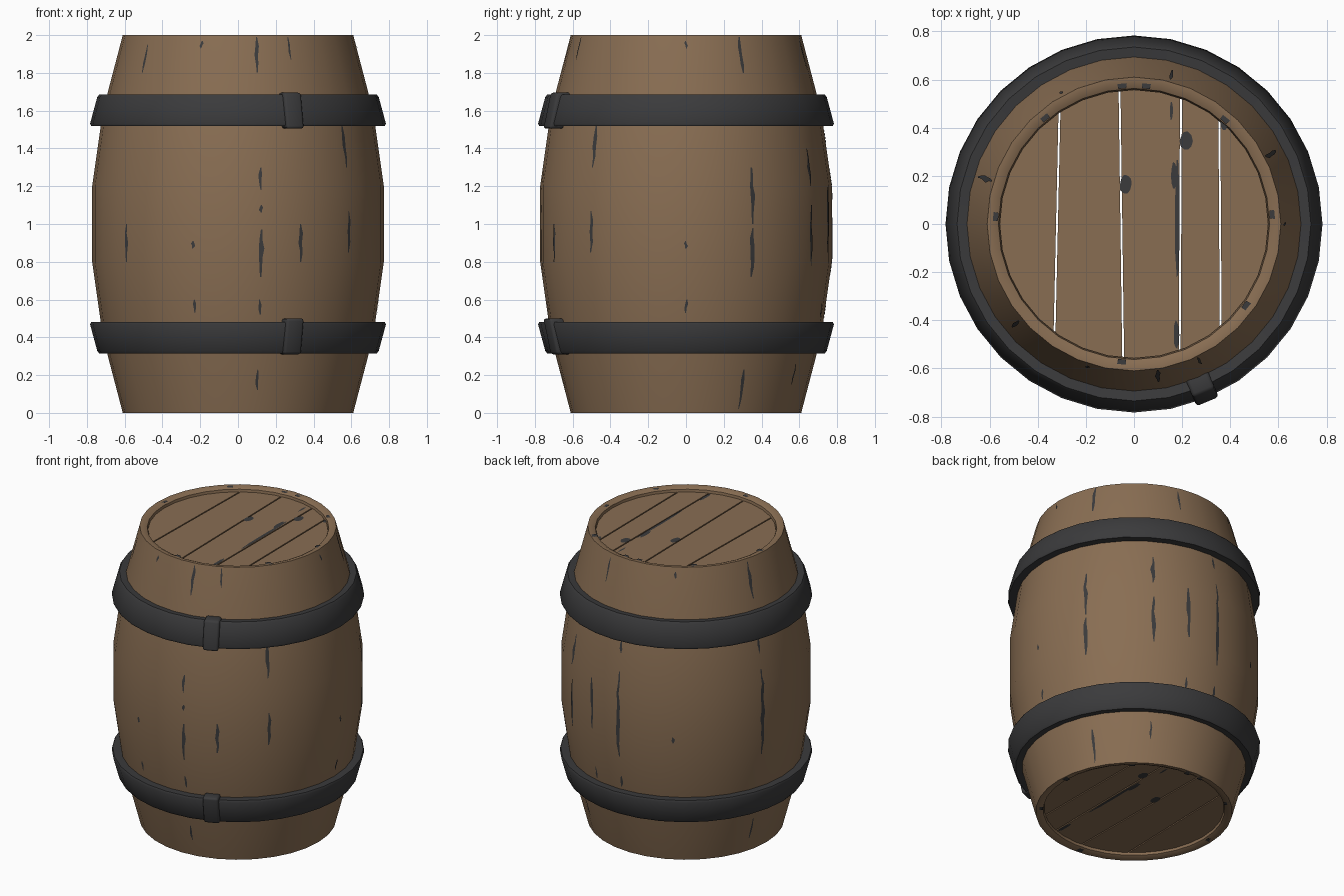
import bpy, bmesh, math, random
from mathutils import Vector

random.seed(4)
SIDES = 32
HALF = math.pi / SIDES

cube = bpy.data.objects.get("Cube")
if cube:
    bpy.data.objects.remove(cube, do_unlink=True)


def material(name, rgb):
    mat = bpy.data.materials.new(name)
    mat.use_nodes = True
    mat.diffuse_color = (*rgb, 1)
    bsdf = next(n for n in mat.node_tree.nodes if n.type == 'BSDF_PRINCIPLED')
    bsdf.inputs["Base Color"].default_value = (*rgb, 1)
    bsdf.inputs["Roughness"].default_value = 0.8
    return mat


wood = material("brown wood", (0.25, 0.155, 0.086))
iron = material("dark iron grey", (0.043, 0.043, 0.045))


def finish(name, bm, mat, smooth=None):
    mesh = bpy.data.meshes.new(name)
    bm.to_mesh(mesh)
    bm.free()
    mesh.materials.append(mat)
    obj = bpy.data.objects.new(name, mesh)
    bpy.context.collection.objects.link(obj)
    if smooth:
        bpy.ops.object.select_all(action='DESELECT')
        obj.select_set(True)
        bpy.context.view_layer.objects.active = obj
        bpy.ops.object.shade_smooth_by_angle(angle=math.radians(smooth))
    return obj


def polar(r, a, z):
    """Angle runs from the front towards the model's left."""
    return Vector((r * math.sin(a), -r * math.cos(a), z))


def lathe(name, profile, mat, smooth):
    """Closed profile of (radius, height) turned round the z axis."""
    bm = bmesh.new()
    rings = [[bm.verts.new(polar(r, 2 * HALF * i, z)) for r, z in profile]
             for i in range(SIDES)]
    for i, ring in enumerate(rings):
        after = rings[(i + 1) % SIDES]
        for j in range(len(profile)):
            k = (j + 1) % len(profile)
            bm.faces.new((ring[j], after[j], after[k], ring[k]))
    bmesh.ops.recalc_face_normals(bm, faces=bm.faces)
    return finish(name, bm, mat, smooth)


# Hollow body with a crowned rim at each end
outer = [(0.61, 0), (0.715, 0.4), (0.772, 0.8), (0.772, 1.2), (0.715, 1.6), (0.61, 2)]
rim = [(0.588, 2), (0.563, 1.988), (0.556, 1.94)]
lathe("barrel_body", outer + rim + [(r, 2 - z) for r, z in reversed(rim)], wood, 45)

# Tapered hoops, each with a clasp
hoop = [(0.685, 1.68), (0.735, 1.685), (0.745, 1.672), (0.783, 1.532),
        (0.777, 1.518), (0.72, 1.52)]
for name, up in (("upper", True), ("lower", False)):
    lathe(name + "_hoop", [(r, z if up else 2 - z) for r, z in hoop], iron, 50)

    bm = bmesh.new()
    bmesh.ops.create_cube(bm, size=1)
    lean = -0.22 if up else 0.22
    centre = polar(0.738, math.radians(22.5), 1.6 if up else 0.405)
    for v in bm.verts:
        v.co = Vector((v.co.x * 0.1, v.co.y * 0.085 - v.co.z * 0.19 * lean, v.co.z * 0.19))
    obj = finish(name + "_clasp", bm, iron)
    obj.location = centre
    obj.rotation_euler.z = math.radians(22.5)
    bevel = obj.modifiers.new("Rounded", 'BEVEL')
    bevel.width = 0.014
    bevel.segments = 2
    for p in obj.data.polygons:
        p.use_smooth = True

# Planked ends: a disc sliced along slightly slanted seams
seams = [((-0.33, -0.45), (-0.31, 0.45)), ((-0.045, -0.55), (-0.06, 0.55)),
         ((0.19, -0.5), (0.195, 0.5)), ((0.36, -0.4), (0.355, 0.4))]
GAP = 0.004


def slice_disc(bm, seam, side):
    a, b = (Vector((*p, 0)) for p in seam)
    normal = Vector((b.y - a.y, a.x - b.x, 0)).normalized() * side
    cut = bmesh.ops.bisect_plane(bm, geom=bm.verts[:] + bm.edges[:] + bm.faces[:],
                                 plane_co=a + normal * GAP, plane_no=normal,
                                 clear_inner=True)
    edges = [e for e in cut["geom_cut"] if isinstance(e, bmesh.types.BMEdge)]
    bmesh.ops.edgeloop_fill(bm, edges=edges)


LID = 1.972
for end, height in (("top", LID - 0.02), ("bottom", 2 - LID + 0.02)):
    for i in range(len(seams) + 1):
        bm = bmesh.new()
        bmesh.ops.create_cone(bm, cap_ends=True, segments=SIDES, radius1=0.558,
                              radius2=0.558, depth=0.04)
        if i > 0:
            slice_disc(bm, seams[i - 1], 1)
        if i < len(seams):
            slice_disc(bm, seams[i], -1)
        bmesh.ops.recalc_face_normals(bm, faces=bm.faces)
        bmesh.ops.translate(bm, verts=bm.verts, vec=(0, 0, height))
        finish(f"{end}_plank_{i + 1}", bm, wood)


# Painted cracks that follow the flat sides of the body
def skin(a, z):
    for (r0, z0), (r1, z1) in zip(outer, outer[1:]):
        if z <= z1:
            r = r0 + (r1 - r0) * (z - z0) / (z1 - z0)
            break
    off = a % (2 * HALF) - HALF
    return polar(r * math.cos(HALF) / math.cos(off) + 0.004, a, z)


def crack(bm, degrees, low, high, width):
    steps = max(3, round((high - low) / 0.05))
    rows = []
    for i in range(steps + 1):
        t = i / steps
        z = low + (high - low) * t
        a = math.radians(degrees) + random.uniform(-0.006, 0.006)
        w = width * (0.3 + 0.7 * math.sin(math.pi * t)) * random.uniform(0.6, 1.1) / 1.4
        rows.append([bm.verts.new(skin(a + s * w, z)) for s in (-1, 1)])
    for (a, b), (d, c) in zip(rows, rows[1:]):
        bm.faces.new((a, b, c, d))


cracks = {
    9: [(1.8, 1.99), (1.18, 1.3), (1.06, 1.1), (0.72, 0.97), (0.52, 0.6), (0.12, 0.23)],
    25.5: [(1.87, 1.99), (0.8, 1.0)],
    -18: [(1.93, 1.97), (0.87, 0.91), (0.53, 0.6)],
    49.5: [(0.85, 1.07), (1.3, 1.52)],
    90: [(1.93, 1.97), (0.87, 0.91), (0.53, 0.6)],
    117: [(1.8, 1.99), (0.72, 0.98), (1.0, 1.3), (0.02, 0.23)],
    149: [(0.78, 1.1), (1.2, 1.4), (0.15, 0.26)],
    166: [(0.85, 1.2), (0.5, 0.58), (1.82, 1.97)],
    182: [(0.72, 1.3), (1.42, 1.5), (0.5, 0.58)],
    209: [(0.87, 0.91), (1.93, 1.97)],
    253: [(1.75, 1.98), (0.72, 1.3), (0.1, 0.25), (1.4, 1.5)],
    310: [(1.8, 1.95), (0.8, 1.0)],
}
bm = bmesh.new()
for degrees, spans in cracks.items():
    for low, high in spans:
        crack(bm, degrees, low, high, 0.026 if high - low > 0.18 else 0.018)
finish("body_cracks", bm, iron)

# Painted marks on the rims, knots and splits on the planks
bm = bmesh.new()


def plate(points, z):
    for flip in (False, True):
        ring = [bm.verts.new((x, y, 2 - z if flip else z)) for x, y in points]
        bm.faces.new(ring[::-1] if flip else ring)


def knot(x, y, w, h):
    turns = [i * math.tau / 10 for i in range(10)]
    plate([(x + w * math.cos(t) * random.uniform(0.8, 1.1),
            y + h * math.sin(t) * random.uniform(0.9, 1.05)) for t in turns], LID + 0.003)


for x, y, w, h in [(-0.035, 0.165, 0.027, 0.04), (0.216, 0.345, 0.026, 0.04),
                   (0.18, 0.02, 0.01, 0.25), (0.166, 0.2, 0.012, 0.06),
                   (0.176, -0.46, 0.012, 0.06), (0.155, 0.47, 0.007, 0.04),
                   (0.375, 0.42, 0.018, 0.03)]:
    knot(x, y, w, h)

for degrees in (54, 94, 139, 175, 185, 220, 267, 355):
    a = math.radians(degrees)
    corners = [(0.564, -0.03), (0.6, -0.035), (0.602, 0.035), (0.565, 0.028)]
    plate([polar(r, a + d, 0).xy for r, d in corners], 2.0)
finish("rim_and_plank_marks", bm, iron)
